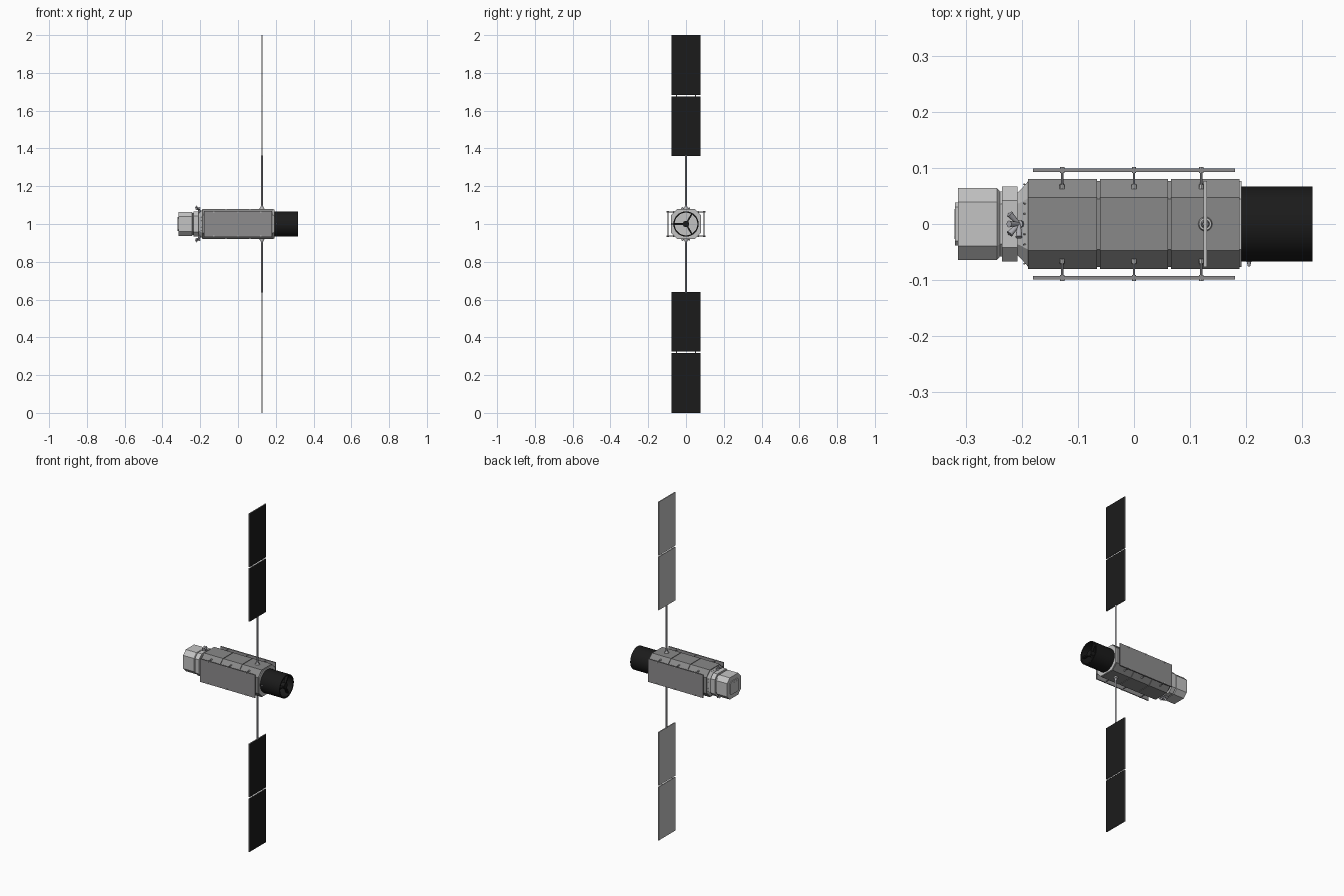
import bpy, bmesh, math
from mathutils import Vector

if "Cube" in bpy.data.objects:
    bpy.data.objects.remove(bpy.data.objects["Cube"])

CZ = 1.0  # height of the body axis


def mat(name, r, g, b):
    m = bpy.data.materials.new(name)
    m.diffuse_color = (r, g, b, 1)
    m.use_nodes = True
    m.node_tree.nodes["Principled BSDF"].inputs["Base Color"].default_value = m.diffuse_color
    return m


BODY = mat("body grey", 0.25, 0.25, 0.25)
LIGHT = mat("light grey", 0.55, 0.55, 0.55)
BLACK = mat("black", 0.011, 0.011, 0.011)
PANEL = mat("panel grey", 0.27, 0.265, 0.27)
METAL = mat("metal grey", 0.42, 0.42, 0.45)
PALE = mat("pale grey", 0.53, 0.53, 0.53)


def finish(name, bm, mats, smooth=False):
    bmesh.ops.recalc_face_normals(bm, faces=bm.faces)
    me = bpy.data.meshes.new(name)
    bm.to_mesh(me)
    bm.free()
    ob = bpy.data.objects.new(name, me)
    bpy.context.collection.objects.link(ob)
    for m in mats:
        me.materials.append(m)
    if smooth:
        bpy.context.view_layer.objects.active = ob
        ob.select_set(True)
        bpy.ops.object.shade_smooth_by_angle(angle=math.radians(35))
        ob.select_set(False)
    return ob


def loft(name, m, stations):
    """Chamfered-square hull along x; stations are (x, half size, half flat)."""
    bm = bmesh.new()
    rings = []
    for x, h, f in stations:
        pts = [(h, -f), (h, f), (f, h), (-f, h), (-h, f), (-h, -f), (-f, -h), (f, -h)]
        rings.append([bm.verts.new((x, y, CZ + z)) for y, z in pts])
    for a, b in zip(rings, rings[1:]):
        for i in range(8):
            j = (i + 1) % 8
            bm.faces.new((a[i], a[j], b[j], b[i]))
    bm.faces.new(rings[0])
    bm.faces.new(rings[-1])
    return finish(name, bm, [m])


def box(name, m, lo, hi):
    bm = bmesh.new()
    bmesh.ops.create_cube(bm, size=1)
    for v in bm.verts:
        v.co = [l + (c + 0.5) * (h - l) for c, l, h in zip(v.co, lo, hi)]
    return finish(name, bm, [m])


def rod(name, m, a, b, r1, r2=None, n=12):
    """Cylinder or cone from point a to point b."""
    a, b = Vector(a), Vector(b)
    bm = bmesh.new()
    bmesh.ops.create_cone(bm, cap_ends=True, segments=n, radius1=r1,
                          radius2=r1 if r2 is None else r2, depth=(b - a).length)
    q = (b - a).to_track_quat('Z', 'Y')
    for v in bm.verts:
        v.co = q @ v.co + (a + b) / 2
    return finish(name, bm, [m], True)


def lathe(name, m, profile, n=48):
    """Spin a closed (x, radius) profile round the body axis."""
    bm = bmesh.new()
    rings = [[bm.verts.new((x, r * math.cos(t * math.tau / n), CZ + r * math.sin(t * math.tau / n)))
              for t in range(n)] for x, r in profile]
    for a, b in zip(rings, rings[1:] + rings[:1]):
        for i in range(n):
            j = (i + 1) % n
            bm.faces.new((a[i], a[j], b[j], b[i]))
    return finish(name, bm, [m], True)


# Main bus: core and three skinned bays
loft("bus_core", BODY, [(-0.188, 0.077, 0.045), (0.188, 0.077, 0.045)])
for i, (x0, x1) in enumerate([(-0.189, -0.066), (-0.061, 0.061), (0.066, 0.188)]):
    loft(f"bus_bay_{i + 1}", BODY, [(x0, 0.08, 0.047), (x1, 0.08, 0.047)])
loft("front_bulkhead", LIGHT, [(0.187, 0.077, 0.045), (0.192, 0.077, 0.045)])

# Rear adapter, neck and equipment block
loft("rear_adapter", LIGHT, [(-0.208, 0.055, 0.036), (-0.203, 0.06, 0.038), (-0.188, 0.077, 0.046)])
loft("rear_neck", LIGHT, [(-0.235, 0.067, 0.042), (-0.208, 0.067, 0.042)])
loft("rear_joint", LIGHT, [(-0.242, 0.058, 0.036), (-0.233, 0.058, 0.036)])
loft("rear_block", LIGHT, [(-0.314, 0.064, 0.039), (-0.244, 0.064, 0.039), (-0.239, 0.058, 0.036)])
loft("rear_plate", LIGHT, [(-0.319, 0.038, 0.03), (-0.313, 0.038, 0.03)])
loft("rear_hatch", LIGHT, [(-0.32, 0.027, 0.021), (-0.318, 0.027, 0.021)])

# Small studs round the adapter
for s in (-1, 1):
    for k in (-0.036, -0.018, 0.018, 0.036):
        for p in ((k, s * 0.07), (s * 0.07, k)):
            rod("adapter_stud", LIGHT, (-0.193, p[0], CZ + p[1]),
                (-0.197, p[0] * 1.02, CZ + p[1] * 1.02), 0.0015, n=6)

# Telescope tube, inner mirror and spider
lathe("telescope_tube", BLACK, [(0.188, 0.058), (0.188, 0.067), (0.318, 0.067), (0.318, 0.06), (0.21, 0.06)])
rod("mirror", LIGHT, (0.2, 0, CZ), (0.215, 0, CZ), 0.0602, n=48)
rod("secondary_hub", BLACK, (0.275, 0, CZ), (0.312, 0, CZ), 0.017, n=24)
for a in (180, 60, -60):
    sp = box("spider_vane", BLACK, (0.295, 0.01, -0.004), (0.31, 0.063, 0.004))
    sp.location = (0, 0, CZ)
    sp.rotation_euler = (math.radians(a), 0, 0)
rod("star_sensor", METAL, (0.205, -0.064, CZ), (0.205, -0.076, CZ), 0.005, 0.002)

# Side shield panels with standoff struts
for s in (-1, 1):
    y0, y1 = sorted((s * 0.093, s * 0.099))
    box("side_panel", PANEL, (-0.18, y0, CZ - 0.068), (0.18, y1, CZ + 0.068))
    for x in (-0.128, 0, 0.12):
        for t in (-1, 1):
            z = CZ + t * 0.064
            rod("panel_strut", METAL, (x, s * 0.063, z), (x, s * 0.1, z), 0.002, n=8)
            rod("strut_foot", PALE, (x, s * 0.062, z), (x, s * 0.07, z), 0.0045, n=8)
            rod("strut_cap", PALE, (x, s * 0.091, z), (x, s * 0.102, z), 0.004, n=8)

# Solar wings, booms and thruster clusters, above and below
WX = 0.127
for t, side in ((1, "upper"), (-1, "lower")):
    def P(x, y, z):
        return (x, y, CZ + t * z)

    rod(side + "_boom_base", PALE, P(WX, 0, 0.078), P(WX, 0, 0.088), 0.013, 0.011, 24)
    rod(side + "_boom_collar", METAL, P(WX, 0, 0.086), P(WX, 0, 0.097), 0.008, 0.006, 16)
    rod(side + "_boom", METAL, P(WX, 0, 0.09), P(WX, 0, 0.362), 0.005, n=16)
    for i, (a, b) in enumerate([(0.361, 0.676), (0.684, 1.0)]):
        z0, z1 = sorted((CZ + t * a, CZ + t * b))
        w = box(f"{side}_solar_panel_{i + 1}", PALE, (WX - 0.003, -0.077, z0), (WX + 0.003, 0.077, z1))
        w.data.materials.append(BLACK)
        for f in w.data.polygons:  # cells face forward, pale backing and edges
            f.material_index = 1 if f.normal.x > 0.5 else 0
    for y in (-0.05, 0.05):
        rod(side + "_panel_hinge", PALE, P(WX, y, 0.675), P(WX, y, 0.685), 0.002, n=8)

    # Thruster cluster on the adapter
    rod(side + "_thruster_mount", METAL, P(-0.2, 0, 0.05), P(-0.205, 0, 0.076), 0.007, n=10)
    for d in ((-0.8, 0.85, 0.4), (-0.8, -0.85, 0.4), (-0.75, 0, 0.8), (0, -0.9, 0.4)):
        v = Vector(d).normalized() * 0.026
        rod(side + "_thruster", METAL, P(-0.205, 0, 0.074),
            P(-0.205 + v.x, v.y, 0.074 + v.z), 0.003, 0.006, 12)
